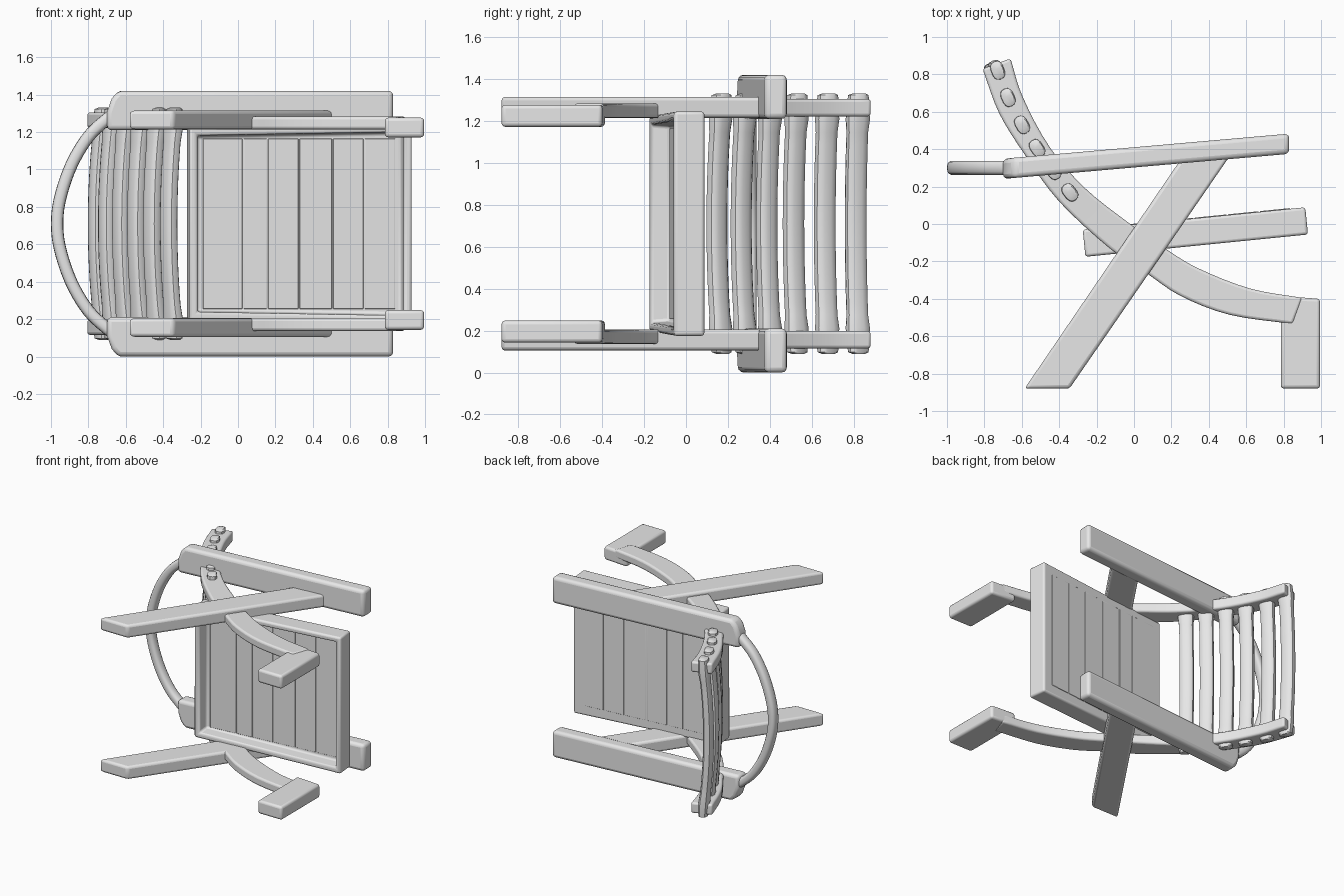
import bpy, bmesh, math
from mathutils import Vector

old = bpy.data.objects.get("Cube")
if old:
    bpy.data.objects.remove(old, do_unlink=True)

MID = 0.71  # height of the symmetry plane of the chair lying on its side

grey = bpy.data.materials.new("plain grey")
grey.use_nodes = True
grey.diffuse_color = (0.8, 0.8, 0.8, 1)
grey.node_tree.nodes["Principled BSDF"].inputs["Base Color"].default_value = (0.8, 0.8, 0.8, 1)


def finish(name, bm, bevel=0.0):
    """Turn a bmesh into a smooth-shaded object, with softened edges if asked."""
    bmesh.ops.recalc_face_normals(bm, faces=bm.faces)
    mesh = bpy.data.meshes.new(name)
    bm.to_mesh(mesh)
    bm.free()
    mesh.materials.append(grey)
    ob = bpy.data.objects.new(name, mesh)
    bpy.context.collection.objects.link(ob)
    if bevel:
        mod = ob.modifiers.new("soft edges", 'BEVEL')
        mod.width, mod.segments, mod.limit_method = bevel, 3, 'ANGLE'
        mod.angle_limit = math.radians(35)
    bpy.ops.object.select_all(action='DESELECT')
    ob.select_set(True)
    bpy.context.view_layer.objects.active = ob
    bpy.ops.object.shade_smooth_by_angle(angle=math.radians(35))
    return ob


def prism(name, outline, w0, w1, place, bevel):
    """Extrude a closed outline from w0 to w1; place maps (u, v, w) to space."""
    bm = bmesh.new()
    a = [bm.verts.new(place(u, v, w0)) for u, v in outline]
    b = [bm.verts.new(place(u, v, w1)) for u, v in outline]
    bm.faces.new(a)
    bm.faces.new(b)
    for i in range(len(a)):
        j = (i + 1) % len(a)
        bm.faces.new((a[i], a[j], b[j], b[i]))
    return finish(name, bm, bevel)


def loft(name, rings, bevel=0.0):
    """Skin a list of equal vertex rings and cap both ends."""
    bm = bmesh.new()
    rows = [[bm.verts.new(p) for p in ring] for ring in rings]
    n = len(rows[0])
    for r, s in zip(rows, rows[1:]):
        for i in range(n):
            bm.faces.new((r[i], r[(i + 1) % n], s[(i + 1) % n], s[i]))
    bm.faces.new(rows[0])
    bm.faces.new(rows[-1])
    return finish(name, bm, bevel)


def oval(centre, a, b, n=14):
    """Rounded-rectangle ring around centre, spanned by half axes a and b."""
    ring = []
    for i in range(n):
        t = 2 * math.pi * i / n
        c, s = math.cos(t), math.sin(t)
        ring.append(centre + a * math.copysign(abs(c) ** 0.75, c)
                    + b * math.copysign(abs(s) ** 0.75, s))
    return ring


def spline(pts, steps=4):
    """Catmull-Rom curve through the points."""
    p = [Vector(q) for q in pts]
    p = [2 * p[0] - p[1]] + p + [2 * p[-1] - p[-2]]
    out = []
    for i in range(1, len(p) - 2):
        for k in range(steps):
            t = k / steps
            out.append(0.5 * (2 * p[i] + (p[i + 1] - p[i - 1]) * t
                       + (2 * p[i - 1] - 5 * p[i] + 4 * p[i + 1] - p[i + 2]) * t * t
                       + (3 * p[i] - p[i - 1] - 3 * p[i + 1] + p[i + 2]) * t ** 3))
    return out + [p[-2]]


# Edges of the long curved rail that forms the back post and the front leg
upper = spline([(-0.66, 0.885), (-0.595, 0.68), (-0.45, 0.41), (-0.26, 0.19), (-0.02, 0.0),
                (0.18, -0.14), (0.35, -0.24), (0.62, -0.345), (0.90, -0.395)])
lower = spline([(-0.81, 0.83), (-0.72, 0.59), (-0.58, 0.365), (-0.40, 0.12), (-0.13, -0.13),
                (0.07, -0.265), (0.25, -0.385), (0.51, -0.485), (0.85, -0.535)])

# Side parts, made once per side
for label, sgn in (("left", 1), ("right", -1)):
    def flat(u, v, w):
        return Vector((u, v, MID + sgn * w))

    def arm(u, v, w):
        return Vector((u, 0.295 + (u + 0.7) * 0.0875 + w, MID + sgn * v))

    prism(label + "_armrest",
          [(-0.70, 0.50), (0.83, 0.50), (0.83, 0.71), (-0.64, 0.71), (-0.675, 0.67), (-0.70, 0.60)],
          -0.054, 0.054, arm, 0.025)
    prism(label + "_rear_leg",
          [(-0.585, -0.88), (-0.345, -0.88), (0.51, 0.36), (0.26, 0.36)],
          0.505, 0.605, flat, 0.018)
    prism(label + "_front_foot",
          [(0.785, -0.88), (0.995, -0.88), (0.995, -0.40), (0.785, -0.385)],
          0.462, 0.567, flat, 0.018)
    rings = []
    for p, q in zip(upper, lower):
        lift = 0.022 * min(1, max(0, (p.y + 0.1) / 0.4))  # back post splays outward
        rings.append([flat(p.x, p.y, 0.505 + lift * 0.3), flat(p.x, p.y, 0.573 + lift),
                      flat(q.x, q.y, 0.573 + lift), flat(q.x, q.y, 0.505 + lift * 0.3)])
    loft(label + "_curved_rail", rings, 0.015)

# Six bowed back slats with rounded ends poking past the rails
slats = [(-0.335, 0.175), (-0.425, 0.29), (-0.51, 0.41), (-0.59, 0.535), (-0.665, 0.68), (-0.72, 0.825)]
for i, (x, y) in enumerate(slats):
    a = Vector(slats[max(i - 1, 0)])
    b = Vector(slats[min(i + 1, 5)])
    d = (b - a).normalized()
    along = Vector((d.x, d.y, 0))
    out = Vector((-d.y, d.x, 0))
    rings = []
    for k in range(-10, 11):
        t = k / 10
        size = (0.55, 0.95, 1.12)[10 - abs(k)] if abs(k) > 7 else 1.0
        z = MID + 0.622 * (math.copysign(0.985, t) if abs(k) == 9 else t)
        c = Vector((x, y, z)) + out * 0.045 * (1 - t * t)
        rings.append(oval(c, along * 0.052 * size, out * 0.036 * size))
    loft("back_slat_%d" % (i + 1), rings)

# Hoop joining the rear ends of the armrests
half = [(-0.64, 0.60), (-0.70, 0.56), (-0.80, 0.465), (-0.89, 0.315), (-0.95, 0.14)]
path = spline(half + [(-0.967, 0.0)] + [(x, -z) for x, z in reversed(half)], 5)
rings = []
for i, p in enumerate(path):
    d = (path[min(i + 1, len(path) - 1)] - path[max(i - 1, 0)]).normalized()
    rings.append(oval(Vector((p.x, 0.30, MID + p.y)), Vector((-d.y, 0, d.x)) * 0.033,
                      Vector((0, 0.038, 0))))
loft("back_hoop", rings)

# Seat tray: a tilted box, hollowed from underneath
TILT = math.atan(0.1)
L, H = 0.598, 0.073


def seat(u, w, z):
    c, s = math.cos(TILT), math.sin(TILT)
    return Vector((0.328 + u * c - w * s, -0.043 + u * s + w * c, MID + z))


bm = bmesh.new()
bmesh.ops.create_cube(bm, size=2)
for v in bm.verts:
    width = 0.535 if v.co.x > 0 else 0.515
    v.co = (v.co.x * L, v.co.y * H, v.co.z * width)
bottom = [min(bm.faces, key=lambda f: f.calc_center_median().y)]
bm.normal_update()
bmesh.ops.inset_region(bm, faces=bottom, thickness=0.06)
bmesh.ops.inset_region(bm, faces=bottom, thickness=0.01, depth=-0.095)
for v in bm.verts:
    v.co = seat(*v.co)
finish("seat_tray", bm, 0.015)

# Thin boards lining the tray and covering the top of the seat
cuts = [-0.52, -0.30, -0.17, 0.0, 0.18, 0.35, 0.52]
for i, (u0, u1) in enumerate(zip(cuts, cuts[1:])):
    board = [(u0 + 0.004, -0.455), (u1 - 0.004, -0.455), (u1 - 0.004, 0.455), (u0 + 0.004, 0.455)]
    for label, w0 in (("underside", 0.015), ("top", H - 0.004)):
        prism("seat_%s_board_%d" % (label, i + 1), board, w0, w0 + 0.008,
              lambda u, v, w: seat(u, w, v), 0.003)
